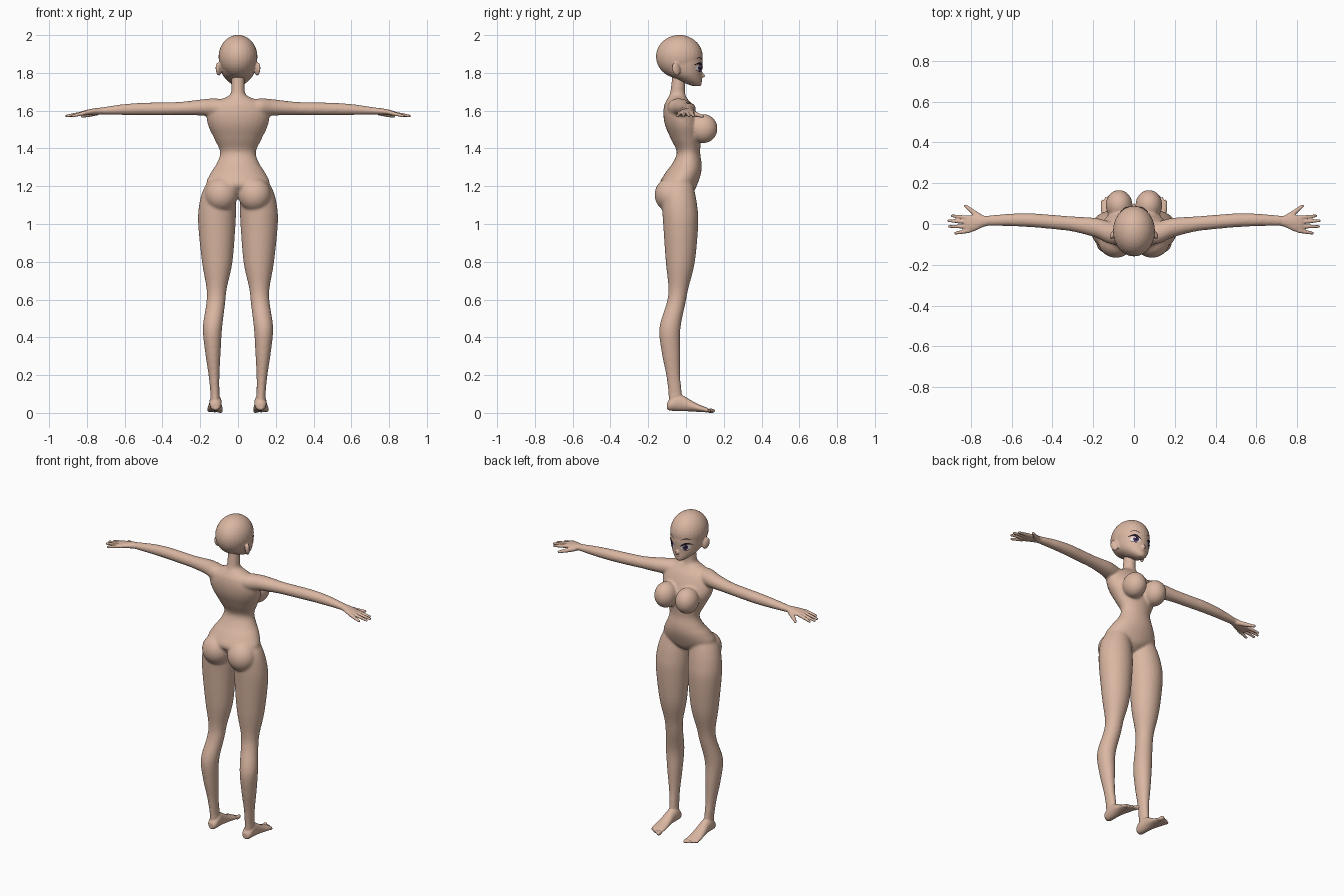
import bpy, bmesh, math
from mathutils import Vector, Matrix
from mathutils.bvhtree import BVHTree

old = bpy.data.objects.get("Cube")
if old:
    bpy.data.objects.remove(old, do_unlink=True)


def material(name, rgb):
    mat = bpy.data.materials.new(name)
    mat.use_nodes = True
    mat.diffuse_color = (*rgb, 1)
    mat.node_tree.nodes["Principled BSDF"].inputs["Base Color"].default_value = (*rgb, 1)
    return mat


SKIN = material("skin", (0.70, 0.47, 0.36))
INK = material("lash black", (0.012, 0.008, 0.014))
IRIS = material("iris purple", (0.06, 0.025, 0.10))
WHITE = material("eye white", (0.82, 0.78, 0.78))
LIP = material("lip", (0.36, 0.14, 0.11))


def spline(rows, t):
    """Smooth value of the table of rows at the position t."""
    i = min(int(t), len(rows) - 2)
    f = t - i
    p = [Vector(rows[max(0, min(len(rows) - 1, i + k))]) for k in (-1, 0, 1, 2)]
    return (p[1] + f * 0.5 * (p[2] - p[0]
            + f * (2 * p[0] - 5 * p[1] + 4 * p[2] - p[3]
            + f * (3 * (p[1] - p[2]) + p[3] - p[0]))))


def loft(bm, axis, rows, side=1, sides=28, steps=5):
    """Closed tube of ellipses; row = position on axis, centre a, centre b, radius a, radius b."""
    rings = []
    for n in range((len(rows) - 1) * steps + 1):
        t, a, b, ra, rb = spline(rows, n / steps)
        ring = []
        for k in range(sides):
            ang = math.tau * k / sides
            u, v = a + ra * math.cos(ang), b + rb * math.sin(ang)
            x, y, z = {"x": (t, u, v), "y": (u, t, v), "z": (u, v, t)}[axis]
            ring.append(bm.verts.new((x * side, y, z)))
        rings.append(ring)
    for lo, hi in zip(rings, rings[1:]):
        for k in range(sides):
            j = (k + 1) % sides
            bm.faces.new((lo[k], lo[j], hi[j], hi[k]))
    bm.faces.new(rings[0])
    bm.faces.new(rings[-1])


def ball(bm, centre, radii, turn=(0, 0, 0), side=1):
    x, y, z = centre
    rot = Matrix.Rotation(turn[2] * side, 4, "Z") @ Matrix.Rotation(turn[0], 4, "X")
    m = Matrix.Translation((x * side, y, z)) @ rot @ Matrix.Diagonal((*radii, 1))
    bmesh.ops.create_uvsphere(bm, u_segments=28, v_segments=18, radius=1, matrix=m)


def digit(bm, start, end, r0, r1, side):
    """Tapered finger with a round tip."""
    a, b = Vector(start), Vector(end)
    for n in range(13):
        p = a.lerp(b, n / 12)
        r = r0 + (r1 - r0) * n / 12
        ball(bm, p, (r, r, r), side=side)


def finish(bm, name, mat, voxel=None, smooth=0):
    bmesh.ops.recalc_face_normals(bm, faces=bm.faces)
    mesh = bpy.data.meshes.new(name)
    bm.to_mesh(mesh)
    bm.free()
    mesh.materials.append(mat)
    mesh.polygons.foreach_set("use_smooth", [True] * len(mesh.polygons))
    obj = bpy.data.objects.new(name, mesh)
    bpy.context.collection.objects.link(obj)
    if voxel:
        mod = obj.modifiers.new("blend", "REMESH")
        mod.mode = "VOXEL"
        mod.voxel_size = voxel
        mod.use_smooth_shade = True
        mod = obj.modifiers.new("soften", "SMOOTH")
        mod.factor = 0.5
        mod.iterations = smooth
    return obj


# Body: torso with neck, legs and arms blended into one skin
bm = bmesh.new()
loft(bm, "z", [
    (1.14, 0, -.04, .03, .04), (1.17, 0, -.035, .09, .075), (1.21, 0, -.04, .165, .10),
    (1.27, 0, -.015, .145, .095), (1.32, 0, .005, .113, .078), (1.38, 0, .013, .095, .062),
    (1.45, 0, 0, .125, .08), (1.52, 0, -.015, .158, .095), (1.58, 0, -.03, .165, .09),
    (1.63, 0, -.04, .14, .075), (1.66, 0, -.045, .09, .055), (1.685, 0, -.045, .042, .042),
    (1.73, 0, -.042, .035, .037), (1.80, 0, -.035, .035, .037)])
for s in (1, -1):
    loft(bm, "z", [
        (1.24, .09, -.03, .06, .06), (1.18, .1, -.04, .085, .085), (1.1, .108, -.034, .098, .093),
        (1.0, .112, -.028, .099, .093), (.8, .11, -.03, .081, .077), (.66, .113, -.04, .054, .053),
        (.58, .118, -.053, .05, .05), (.45, .135, -.085, .051, .056), (.32, .133, -.08, .041, .049),
        (.2, .127, -.068, .029, .037), (.1, .122, -.057, .024, .036), (.04, .12, -.055, .024, .036)], s)
    ball(bm, (.088, -.084, 1.155), (.087, .082, .09), side=s)
    ball(bm, (.073, .092, 1.505), (.066, .075, .077), side=s)
    loft(bm, "x", [
        (.05, -.05, 1.615, .045, .04), (.12, -.042, 1.617, .055, .048), (.19, -.018, 1.617, .048, .043),
        (.3, 0, 1.612, .037, .035), (.4, .01, 1.61, .035, .034), (.5, .018, 1.609, .034, .033),
        (.6, .02, 1.606, .031, .029), (.7, .017, 1.6, .026, .021), (.74, .015, 1.597, .024, .017)], s)
finish(bm, "body", SKIN, .007, 9)

# Hands and feet
for s, label in ((1, "left"), (-1, "right")):
    bm = bmesh.new()
    loft(bm, "x", [
        (.70, .017, 1.6, .022, .017), (.74, .013, 1.597, .028, .018), (.78, .005, 1.593, .039, .016),
        (.815, 0, 1.588, .042, .013), (.83, 0, 1.586, .036, .009)], s)
    for y, reach, spread in ((.030, .89, .04), (.010, .908, .016), (-.012, .905, -.012), (-.033, .875, -.045)):
        digit(bm, (.81, y, 1.588), (reach, spread, 1.572), .0115, .0075, s)
    digit(bm, (.75, .03, 1.59), (.79, .06, 1.578), .016, .012, s)
    digit(bm, (.79, .06, 1.578), (.825, .088, 1.57), .012, .008, s)
    finish(bm, label + "_hand", SKIN, .004, 4)

    bm = bmesh.new()
    loft(bm, "y", [
        (-.1, .119, .036, .015, .018), (-.085, .119, .042, .029, .03), (-.05, .119, .055, .032, .045),
        (-.01, .12, .049, .032, .04), (.04, .121, .033, .037, .026), (.08, .122, .022, .041, .018),
        (.115, .122, .015, .04, .012)], s)
    loft(bm, "z", [(.05, .12, -.055, .025, .036), (.1, .122, -.057, .024, .035), (.14, .124, -.06, .022, .032)], s)
    for k in range(5):
        size = .0125 if k == 0 else .0095 - .0006 * k
        ball(bm, (.092 + .0155 * k, .132 - .0015 * k * k, .011), (size * .85, size * 1.9, size), side=s)
    finish(bm, label + "_foot", SKIN, .004, 4)

# Head: cranium, tapered face, nose and ears
bm = bmesh.new()
ball(bm, (0, -.035, 1.886), (.103, .124, .115))
loft(bm, "z", [
    (1.90, 0, -.025, .096, .108), (1.86, 0, -.022, .096, .111), (1.825, 0, -.02, .093, .107),
    (1.79, 0, -.005, .082, .089), (1.762, 0, .02, .06, .064), (1.742, 0, .043, .036, .04),
    (1.73, 0, .056, .016, .02)])
ball(bm, (0, .084, 1.789), (.009, .019, .012), (-.5, 0, 0))
for s in (1, -1):
    ball(bm, (.103, -.052, 1.82), (.013, .023, .036), (.25, 0, .45), s)
head = finish(bm, "head", SKIN, .005, 4)

bpy.context.view_layer.update()
surface = BVHTree.FromObject(head, bpy.context.evaluated_depsgraph_get())


def on_face(x, z, lift):
    hit = surface.ray_cast(Vector((x, 1, z)), Vector((0, -1, 0)))
    return hit[0] + hit[1] * lift if hit[0] else Vector((x, 0, z))


def decal(name, mat, point, rows, cols, lift):
    """Thin painted sheet laid on the face; point(u, v) gives x and z."""
    bm = bmesh.new()
    grid = [[bm.verts.new(on_face(*point(i / rows, j / cols), lift)) for j in range(cols + 1)]
            for i in range(rows + 1)]
    for i in range(rows):
        for j in range(cols):
            bm.faces.new((grid[i][j], grid[i][j + 1], grid[i + 1][j + 1], grid[i + 1][j]))
    bmesh.ops.remove_doubles(bm, verts=bm.verts, dist=1e-5)
    bmesh.ops.recalc_face_normals(bm, faces=bm.faces)
    if sum(f.normal.y for f in bm.faces) < 0:
        bmesh.ops.reverse_faces(bm, faces=bm.faces)
    finish(bm, name, mat)


def oval(x, z, rx, rz):
    return lambda u, v: (x + rx * u * math.cos(math.tau * v), z + rz * u * math.sin(math.tau * v))


def stroke(s, x0, x1, z0, z1, arch, width):
    """Arched brush stroke that thins at both ends."""
    def point(u, v):
        thick = width * (math.sin(math.pi * min(1, .08 + v * .84)))
        z = z0 + (z1 - z0) * v + arch * math.sin(math.pi * v)
        return s * (x0 + (x1 - x0) * v), z + (u - .5) * thick
    return point


# Eyes, lashes, brows and mouth
for s, label in ((1, "left"), (-1, "right")):
    decal(label + "_eye_white", WHITE, oval(s * .046, 1.826, .024, .018), 4, 24, .0015)
    decal(label + "_iris", IRIS, oval(s * .045, 1.828, .0135, .0185), 4, 24, .0025)
    decal(label + "_pupil", INK, oval(s * .045, 1.829, .006, .010), 3, 20, .0035)
    decal(label + "_glint", WHITE, oval(s * .045 + .005, 1.836, .0035, .004), 2, 14, .0045)
    decal(label + "_upper_lash", INK, stroke(s, .018, .078, 1.829, 1.843, .014, .012), 3, 20, .004)
    decal(label + "_lower_lash", INK, stroke(s, .030, .070, 1.811, 1.817, -.006, .0035), 2, 16, .003)
    decal(label + "_brow", INK, stroke(s, .02, .073, 1.866, 1.876, .009, .005), 2, 18, .002)
decal("mouth", LIP, stroke(1, -.014, .014, 1.762, 1.762, -.002, .0035), 2, 12, .0015)
